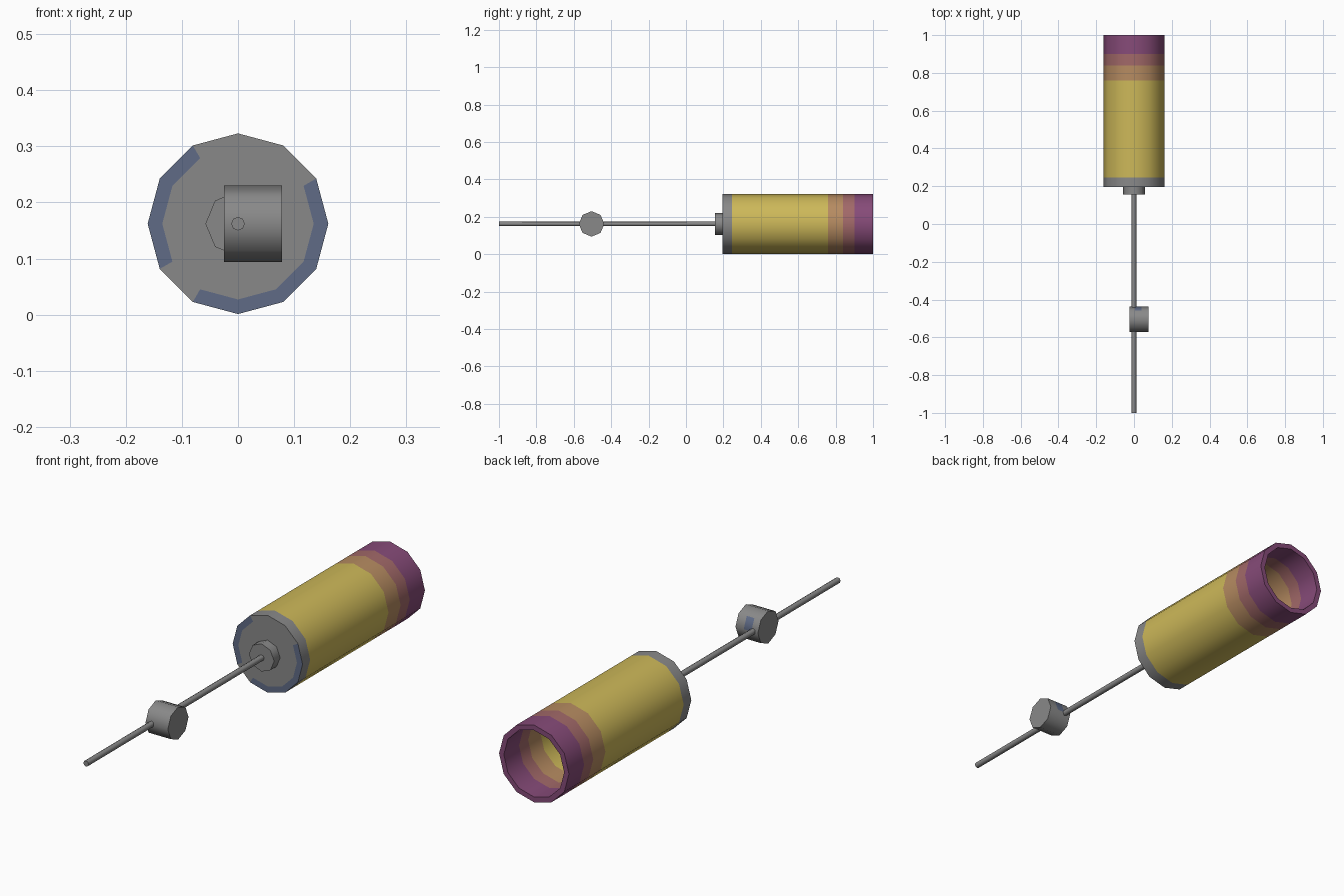
import bpy, bmesh, math

if "Cube" in bpy.data.objects:
    bpy.data.objects.remove(bpy.data.objects["Cube"])

ZC = 0.162  # height of the common axis


def mat(name, rgb):
    m = bpy.data.materials.new(name)
    m.diffuse_color = (*rgb, 1)
    m.use_nodes = True
    m.node_tree.nodes["Principled BSDF"].inputs["Base Color"].default_value = m.diffuse_color
    return m


MATS = [
    mat("grey", (0.25, 0.25, 0.25)),
    mat("yellow", (0.61, 0.48, 0.10)),
    mat("orange tan", (0.47, 0.26, 0.12)),
    mat("dusty rose", (0.36, 0.14, 0.14)),
    mat("purple", (0.24, 0.07, 0.19)),
    mat("slate blue", (0.115, 0.147, 0.24)),
]
GREY, YELLOW, ORANGE, ROSE, PURPLE, BLUE = range(6)


def lathe(name, profile, sides, colour, axis="Y", offset=0.0):
    """Revolve (radius, distance) points; colour(segment, side) gives the material."""
    bm = bmesh.new()
    rings = []
    for r, t in profile:
        ring = []
        for i in range(sides):
            a = 2 * math.pi * i / sides
            c, s = r * math.cos(a), r * math.sin(a)
            co = (c, t, ZC + s) if axis == "Y" else (t, offset + c, ZC + s)
            ring.append(bm.verts.new(co))
        rings.append(ring)
    for k in range(len(rings) - 1):
        for i in range(sides):
            j = (i + 1) % sides
            f = bm.faces.new((rings[k][i], rings[k][j], rings[k + 1][j], rings[k + 1][i]))
            f.material_index = colour(k, i)
    for ring, k in ((rings[0], -1), (rings[-1], len(rings) - 1)):
        bm.faces.new(ring).material_index = colour(k, -1)
    bmesh.ops.recalc_face_normals(bm, faces=bm.faces)
    bm.normal_update()
    # smooth round walls, crisp rims
    for f in bm.faces:
        f.smooth = True
    for e in bm.edges:
        e.smooth = e.calc_face_angle(0) < math.radians(50)
    me = bpy.data.meshes.new(name)
    bm.to_mesh(me)
    bm.free()
    for m in MATS:
        me.materials.append(m)
    ob = bpy.data.objects.new(name, me)
    bpy.context.collection.objects.link(ob)
    return ob


# Hollow banded barrel: front cap, outer wall, back rim, inner wall, inner floor
RO, RI = 0.161, 0.139
barrel_profile = [(0.135, 0.195), (RO, 0.195), (RO, 0.245), (RO, 0.76), (RO, 0.84),
                  (RO, 0.90), (RO, 1.0), (RI, 1.0), (RI, 0.90), (RI, 0.84),
                  (RI, 0.76), (RI, 0.245)]
barrel_bands = [GREY, GREY, YELLOW, ORANGE, ROSE, PURPLE, PURPLE, PURPLE, ROSE, ORANGE, YELLOW, YELLOW]
BLUE_SIDES = {0, 4, 5, 6, 8, 9, 10, 11}


def barrel_colour(k, i):
    if k == -1:
        return GREY
    if k == 0 and i in BLUE_SIDES:  # worn blue patches round the front rim
        return BLUE
    return barrel_bands[k]


lathe("barrel", barrel_profile, 12, barrel_colour)

# Hub and long rod
plain = lambda k, i: GREY
lathe("front_hub", [(0.058, 0.155), (0.058, 0.2)], 8, plain)
lathe("rod", [(0.012, -1.0), (0.012, 0.16)], 8, plain)

# Crosswise knob on the rod, with a small blue patch on the upper back side
lathe("knob", [(0.068, -0.025), (0.068, 0.005), (0.068, 0.04), (0.068, 0.078)], 8,
      lambda k, i: BLUE if (k, i) == (1, 0) else GREY, axis="X", offset=-0.505)
